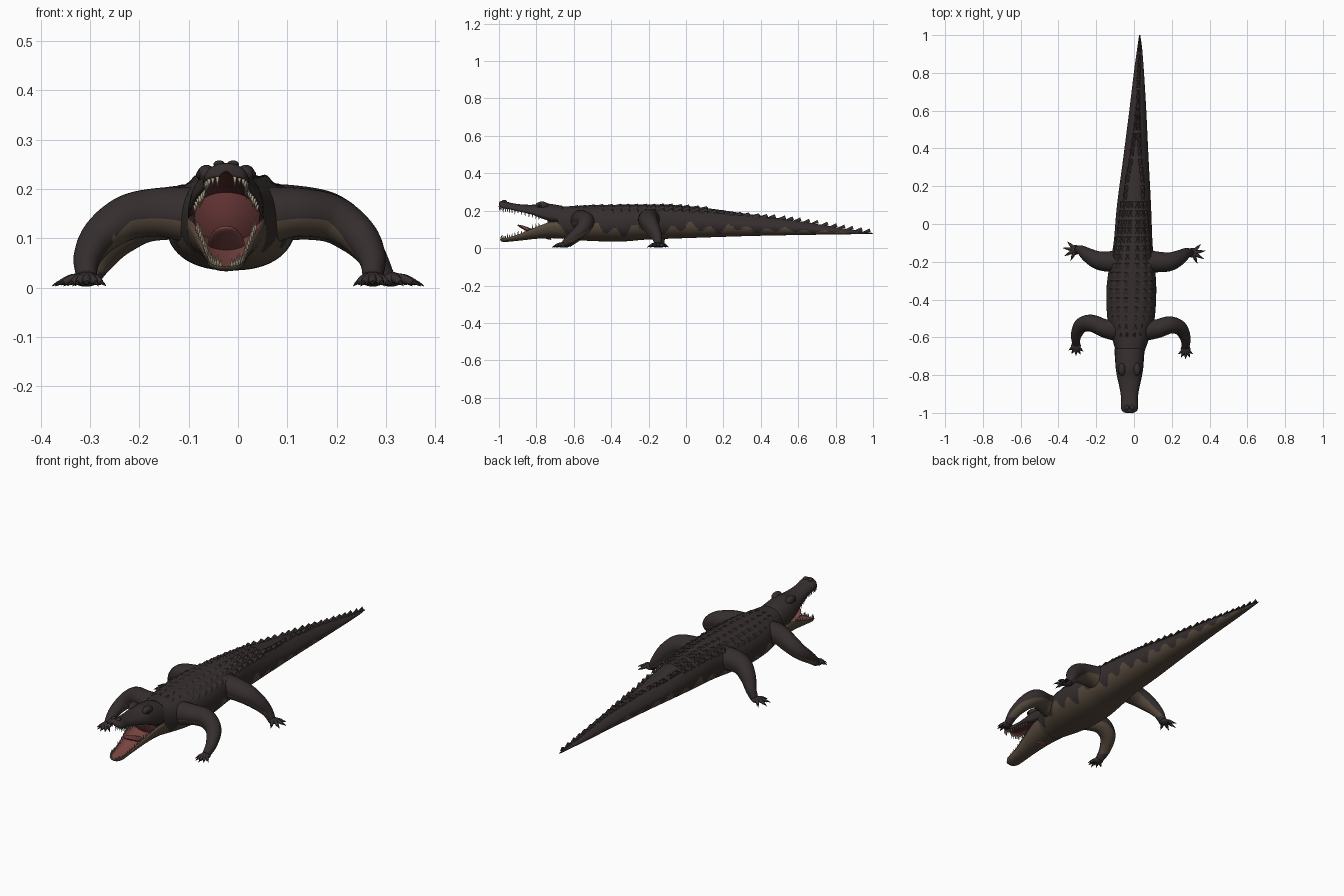
import bpy, bmesh, math, random
from mathutils import Vector, Matrix

if "Cube" in bpy.data.objects:
    bpy.data.objects.remove(bpy.data.objects["Cube"])
random.seed(4)


def mat(name, r, g, b):
    m = bpy.data.materials.new(name)
    m.diffuse_color = (r, g, b, 1)
    m.use_nodes = True
    m.node_tree.nodes["Principled BSDF"].inputs["Base Color"].default_value = m.diffuse_color
    return m


HIDE = mat("dark_hide", .036, .027, .027)
BELLY = mat("belly_brown", .095, .068, .047)
MOUTH = mat("mouth_red", .2, .062, .058)
PALATE = mat("palate_dark_red", .11, .03, .03)
TOOTH = mat("tooth_ivory", .36, .31, .22)
CLAW = mat("claw_black", .013, .011, .011)


def spline(pts, n):
    """Catmull-Rom through tuples of any size, n samples per span"""
    out = []
    for i in range(len(pts) - 1):
        p0, p1, p2, p3 = pts[max(i - 1, 0)], pts[i], pts[i + 1], pts[min(i + 2, len(pts) - 1)]
        for k in range(n):
            t = k / n
            out.append(tuple(.5 * (2 * b + (c - a) * t + (2 * a - 5 * b + 4 * c - d) * t * t
                                   + (3 * b - a - 3 * c + d) * t ** 3) for a, b, c, d in zip(p0, p1, p2, p3)))
    return out + [tuple(pts[-1])]


def finish(name, bm, mats, smooth=True):
    me = bpy.data.meshes.new(name)
    for f in bm.faces:
        f.smooth = smooth
    bm.to_mesh(me)
    bm.free()
    for m in mats:
        me.materials.append(m)
    ob = bpy.data.objects.new(name, me)
    bpy.context.collection.objects.link(ob)
    return ob


def add_loft(bm, rings, rule=None):
    """Skin closed rings; rule(ring, side, centre, normal) gives the material index"""
    vs = [[bm.verts.new(p) for p in r] for r in rings]
    n, faces, keys = len(rings[0]), [], []
    for i in range(len(vs) - 1):
        for j in range(n):
            k = (j + 1) % n
            faces.append(bm.faces.new((vs[i][j], vs[i][k], vs[i + 1][k], vs[i + 1][j])))
            keys.append((i, j))
    for i in (0, -1):
        faces.append(bm.faces.new(vs[i]))
        keys.append((i, -1))
    bmesh.ops.recalc_face_normals(bm, faces=faces)
    if rule:
        for f, (i, j) in zip(faces, keys):
            f.normal_update()
            f.material_index = rule(i, j, f.calc_center_median(), f.normal)


def tube_rings(path, n, sides):
    """Round rings along a path of (x, y, z, radius)"""
    s = spline(path, n)
    rings = []
    for i, p in enumerate(s):
        d = (Vector(s[min(i + 1, len(s) - 1)][:3]) - Vector(s[max(i - 1, 0)][:3])).normalized()
        a = d.cross(Vector((0, 0, 1))).normalized()
        b = a.cross(d)
        c = Vector(p[:3])
        rings.append([c + (a * math.cos(t) + b * math.sin(t)) * max(p[3], .0006)
                      for t in (2 * math.pi * k / sides for k in range(sides))])
    return rings


# Body and tail stations: y, centre x, half width, top, bottom
BODY = spline([(-.74, -.022, .066, .225, .075), (-.68, -.02, .075, .222, .055), (-.6, -.018, .1, .225, .045),
               (-.5, -.016, .125, .23, .038), (-.35, -.014, .132, .232, .035), (-.22, -.01, .12, .232, .045),
               (-.1, -.005, .103, .232, .05), (.1, 0, .09, .215, .057), (.35, .01, .067, .18, .065),
               (.6, .02, .045, .145, .07), (.8, .026, .027, .112, .073), (.93, .03, .013, .092, .075),
               (1, .03, .003, .081, .077)], 24)
N = 56


def section(st, t):
    y, cx, hw, top, bot = st
    zm = bot + (top - bot) * .5
    c, s = math.cos(t), math.sin(t)
    taper = .35 * min(max((y + .1) / .4, 0), 1) * max(s, 0)
    x = hw * math.copysign(abs(c) ** .85, c) * (1 - taper)
    return Vector((cx + x, y, zm + (top - bot) * .5 * math.copysign(abs(s) ** .9, s)))


def body_rule(i, j, c, n):
    if j < 0 and i == 0:
        return 2
    st = BODY[i]
    f = (c.z - st[4]) / (st[3] - st[4])
    wave = .13 * math.sin(c.y * 62) + .07 * math.sin(c.y * 25 + 1)
    return 1 if f < .31 + wave else 0


bm = bmesh.new()
add_loft(bm, [[section(s, 2 * math.pi * k / N) for k in range(N)] for s in BODY], body_rule)
finish("body_and_tail", bm, [HIDE, BELLY, PALATE])


# Back scutes and tail crest: keeled wedges set on the hide
def scute(bm, y, t, length, width, h):
    st = min(BODY, key=lambda s: abs(s[0] - y))
    p = section(st, t)
    n = Vector((math.cos(t) * .6, 0, math.sin(t))).normalized()
    a, l = n.cross(Vector((0, 1, 0))), Vector((0, length, 0))
    p = p - n * .004
    q = [bm.verts.new(v) for v in (p - a * width, p + a * width, p + a * width + l, p - a * width + l,
                                   p + n * (h + .004) + l * .85)]
    for f in ((3, 2, 1, 0), (0, 1, 4), (1, 2, 4), (2, 3, 4), (3, 0, 4)):
        bm.faces.new([q[k] for k in f])


bm = bmesh.new()
y = -.62
while y < .08:
    hw = min(BODY, key=lambda s: abs(s[0] - y))[2]
    for k in range(6):
        scute(bm, y, math.radians(42 + k * 19.2), .046, hw * .15, .007)
    y += .046
while y < .95:
    st = min(BODY, key=lambda s: abs(s[0] - y))
    spread = 38 * min(max((.62 - y) / .4, 0), 1)
    h = .012 if y < .4 else .015
    for s in ((-1, 1) if spread > 0 else (0,)):
        scute(bm, y, math.radians(90 + s * spread), .046, min(.012, st[2] * .4), h)
    y += .046
bmesh.ops.recalc_face_normals(bm, faces=bm.faces[:])
finish("back_scutes", bm, [HIDE], False)

# Jaws: y, half width, outer crest z, rim z
CX = -.024
UPPER = spline([(-.66, .078, .226, .14), (-.72, .076, .236, .143), (-.77, .072, .24, .158), (-.82, .063, .232, .178),
                (-.88, .05, .234, .193), (-.93, .044, .241, .204), (-.965, .046, .25, .211),
                (-.99, .038, .252, .217), (-1, .012, .242, .225)], 6)
LOWER = spline([(-.66, .08, .05, .14), (-.72, .076, .053, .14), (-.77, .068, .052, .125), (-.82, .058, .048, .105),
                (-.88, .047, .041, .08), (-.93, .041, .036, .063), (-.965, .036, .033, .054),
                (-.985, .024, .035, .048), (-.992, .008, .04, .045)], 6)


def jaw(name, stations, mats):
    rings = []
    for y, hw, crest, rim in stations:
        r = []
        for k in range(36):
            t = 2 * math.pi * k / 36
            c, s = math.cos(t), math.sin(t)
            if k <= 18:   # outer hide
                r.append((CX + hw * c, y, rim + (crest - rim) * max(s, 0) ** .7))
            else:         # hollow inside
                r.append((CX + hw * .84 * c, y, rim + (crest - rim) * .5 * abs(s) ** .8))
        rings.append(r)
    bm = bmesh.new()
    add_loft(bm, rings, lambda i, j, c, n: 1 if j >= 18 else 0)
    finish(name, bm, mats)


jaw("upper_jaw", UPPER, [HIDE, PALATE])
jaw("lower_jaw", LOWER, [BELLY, MOUTH])


# Teeth along both rims
def teeth(name, stations, up):
    bm = bmesh.new()
    for i in range(14, len(stations) - 1, 2):
        y, hw, crest, rim = stations[i]
        for s in (-1, 1):
            h = random.uniform(.014, .026)
            m = Matrix.Translation((CX + s * hw * .91, y, rim + up * (h / 2 - .003)))
            if up < 0:
                m = m @ Matrix.Rotation(math.pi, 4, 'X')
            bmesh.ops.create_cone(bm, cap_ends=True, segments=7, radius1=.0042, radius2=.0005, depth=h, matrix=m)
    finish(name, bm, [TOOTH])


teeth("upper_teeth", UPPER, -1)
teeth("lower_teeth", LOWER, 1)


def ball(name, loc, size, m, rot=0):
    bm = bmesh.new()
    mx = Matrix.Translation(loc) @ Matrix.Rotation(rot, 4, 'X') @ Matrix.Diagonal((*size, 1))
    bmesh.ops.create_uvsphere(bm, u_segments=20, v_segments=12, radius=1, matrix=mx)
    finish(name, bm, [m])


# Tongue, brow bumps, eyes and nostrils
ball("tongue", (CX, -.81, .085), (.038, .1, .012), MOUTH, -.4)
for s, side in ((-1, "left"), (1, "right")):
    ball(side + "_brow", (CX + s * .04, -.77, .229), (.019, .034, .02), HIDE)
    ball(side + "_eye", (CX + s * .053, -.782, .229), (.008, .012, .009), CLAW)
    ball(side + "_nostril", (CX + s * .014, -.972, .25), (.012, .014, .008), HIDE)


# Legs with flat feet, fanned toes and claws
def leg(name, side, mid, path, aim, toes, reach, dy):
    end = path[-1]
    palm = Vector((end[0], end[1], .017)) + Vector((math.cos(aim), math.sin(aim), 0)) * .012

    def place(p):
        f = min(max((p[0] - .1) / .2, 0), 1)
        return Vector((p[0], p[1], p[2])) if side > 0 else Vector((2 * mid - p[0], p[1] + dy * f, p[2]))
    bm = bmesh.new()
    add_loft(bm, [[place(p) for p in r] for r in tube_rings(path, 8, 24)],
             lambda i, j, c, n: 1 if n.z < -.25 and c.z > .03 else 0)
    finish(name + "_leg", bm, [HIDE, BELLY])
    bm = bmesh.new()
    bmesh.ops.create_uvsphere(bm, u_segments=16, v_segments=10, radius=1, matrix=Matrix.Translation(place(palm))
                              @ Matrix.Diagonal((.026, .026, .015, 1)))
    claws = bmesh.new()
    for k in range(toes):
        a = aim + math.radians(-56 + 112 * k / (toes - 1))
        d = Vector((math.cos(a), math.sin(a), 0))
        L = reach * (1 - .12 * abs(2 * k / (toes - 1) - 1))

        def pts(spec):
            return [(*(palm + d * L * f + Vector((0, 0, z - .017))), r) for f, z, r in spec]
        add_loft(bm, [[place(p) for p in r] for r in
                      tube_rings(pts([(.1, .018, .011), (.45, .018, .0095), (.8, .01, .006)]), 4, 10)])
        add_loft(claws, [[place(p) for p in r] for r in
                         tube_rings(pts([(.75, .011, .005), (.9, .009, .0035), (1.08, .003, .0006)]), 3, 8)])
    finish(name + "_foot", bm, [HIDE])
    finish(name + "_claws", claws, [CLAW])


FRONT = [(.05, -.56, .145, .06), (.12, -.555, .153, .05), (.19, -.535, .142, .046), (.245, -.552, .105, .038),
         (.272, -.605, .06, .028), (.273, -.65, .022, .02)]
HIND = [(.04, -.19, .145, .066), (.11, -.2, .152, .056), (.185, -.2, .142, .05), (.24, -.178, .105, .04),
        (.275, -.155, .06, .028), (.298, -.15, .022, .02)]
for s, side in ((-1, "left"), (1, "right")):
    leg("front_" + side, s, -.017, FRONT, math.radians(-90), 5, .05, .02)
    leg("hind_" + side, s, 0, HIND, math.radians(-10), 4, .066, .015)
